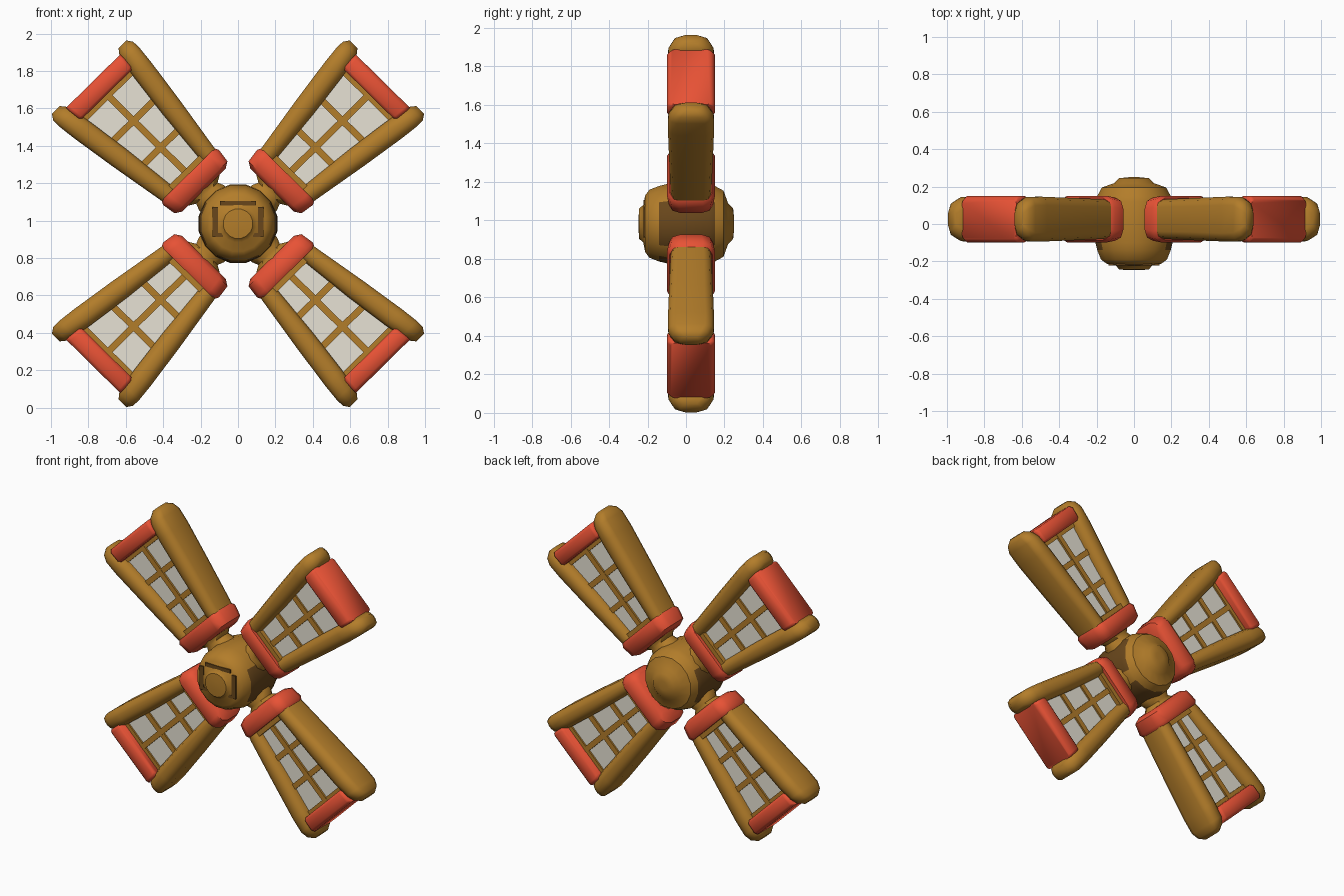
import bpy, bmesh, math
from mathutils import Matrix, Vector

if "Cube" in bpy.data.objects:
    bpy.data.objects.remove(bpy.data.objects["Cube"])


def mat(name, rgb):
    m = bpy.data.materials.new(name)
    m.diffuse_color = (*rgb, 1)
    m.use_nodes = True
    m.node_tree.nodes["Principled BSDF"].inputs["Base Color"].default_value = m.diffuse_color
    return m


WOOD = mat("ochre wood", (0.45, 0.205, 0.023))
DARK = mat("dark wood", (0.14, 0.062, 0.011))
RED = mat("red paint", (0.86, 0.09, 0.038))
CLOTH = mat("sail cloth", (0.90, 0.86, 0.75))
CENTRE = Vector((0, 0, 0.983))
YC = 0.026  # sails sit slightly behind the hub centre


def finish(bm, name, mats, matrix=None, angle=40):
    bmesh.ops.recalc_face_normals(bm, faces=bm.faces)
    if matrix:
        bmesh.ops.transform(bm, matrix=matrix, verts=bm.verts)
    me = bpy.data.meshes.new(name)
    for m in mats:
        me.materials.append(m)
    for f in bm.faces:
        f.smooth = True
    bm.to_mesh(me)
    bm.free()
    me.set_sharp_from_angle(angle=math.radians(angle))
    ob = bpy.data.objects.new(name, me)
    bpy.context.collection.objects.link(ob)
    return ob


def skin(bm, rings):
    rows = [[bm.verts.new(p) for p in r] for r in rings]
    n = len(rows[0])
    for a, b in zip(rows, rows[1:]):
        for i in range(n):
            j = (i + 1) % n
            bm.faces.new((a[i], a[j], b[j], b[i]))
    bm.faces.new(rows[0])
    bm.faces.new(rows[-1][::-1])


def rounded_ring(u, v, hw, hy, c, side=1):
    # rectangular section with corners rounded by c
    pts = []
    for sx, sy in ((1, 1), (-1, 1), (-1, -1), (1, -1)):
        corner = [(hw, hy - c), (hw - .3 * c, hy - .3 * c), (hw - c, hy)]
        if sx * sy < 0:
            corner.reverse()
        pts += [(u, YC + sy * b, side * (v + sx * a)) for a, b in corner]
    return pts


def slab(bm, u0, u1, hy, w0, w1):
    # tapered slab, half widths w0 and w1
    skin(bm, [[(u, YC - hy, -w), (u, YC + hy, -w), (u, YC + hy, w), (u, YC - hy, w)]
              for u, w in ((u0, w0), (u1, w1))])


def half_open(u):
    return 0.125 + 0.06 * (u - 0.37) / 0.63


# hub: turned profile around the y axis (radius, y)
prof = [(.03, -.247), (.08, -.243), (.10, -.222), (.150, -.212), (.18, -.19),
        (.20, -.14), (.210, -.10), (.214, .0), (.210, .12), (.20, .15),
        (.175, .195), (.11, .218), (.08, .245), (.03, .25)]
bm = bmesh.new()
N = 16
skin(bm, [[(r * math.cos((i + .5) * math.tau / N), y,
            r * math.sin((i + .5) * math.tau / N)) for i in range(N)]
          for r, y in prof])
for f in bm.faces:
    c = f.calc_center_median()
    # dark waist between the arms
    waist = math.hypot(c.x, c.z) > .19 and abs(c.y) < .14
    f.material_index = 1 if waist and (abs(c.z) < .11 or (c.z < 0 and abs(c.x) < .11)) else 0
finish(bm, "hub", [WOOD, DARK], Matrix.Translation(CENTRE))

# dark bracket marks around the front cap
bm = bmesh.new()
for x, z, w, h in ((-.122, .01, .03, .16), (.122, .01, .03, .16), (0, .11, .19, .025),
                   (-.095, -.06, .03, .022), (.095, -.06, .03, .022)):
    bmesh.ops.create_cube(bm, size=1, matrix=Matrix.Translation((x, -.217, z))
                          @ Matrix.Diagonal((w, .009, h, 1)))
finish(bm, "front_cap_marks", [DARK], Matrix.Translation(CENTRE))

for k in range(4):
    M = (Matrix.Translation(CENTRE) @ Matrix.Diagonal((1, 1, .985, 1))
         @ Matrix.Rotation(math.radians(45 + 90 * k), 4, 'Y'))
    n = str(k + 1)

    # arm joining hub and sail, flared into the collar
    bm = bmesh.new()
    skin(bm, [[(u, .02 + r * math.cos(i * math.tau / 10), w * math.sin(i * math.tau / 10))
               for i in range(10)]
              for u, r, w in ((.12, .10, .10), (.20, .095, .10), (.235, .08, .085),
                              (.26, .085, .13), (.30, .10, .16))])
    finish(bm, "arm_" + n, [WOOD], M)

    # two side rails with rounded ends
    bm = bmesh.new()
    for s in (1, -1):
        skin(bm, [rounded_ring(u, v, hw, hy, c, s) for u, v, hw, hy, c in
                  ((.28, .14, .045, .09, .035), (.40, .155, .050, .106, .04),
                   (.70, .195, .060, .114, .045), (.95, .230, .062, .120, .045),
                   (1.05, .245, .058, .118, .045), (1.095, .250, .052, .095, .04),
                   (1.125, .252, .030, .055, .025))])
    finish(bm, "side_rails_" + n, [WOOD], M, 50)

    # red collar wrapping the root of the sail
    bm = bmesh.new()
    skin(bm, [rounded_ring(u, 0, w, hy, c) for u, w, hy, c in
              ((.258, .165, .085, .05), (.28, .200, .115, .06),
               (.355, .211, .124, .06), (.378, .200, .112, .055))])
    finish(bm, "red_collar_" + n, [RED], M, 50)

    # wooden sill beyond the collar
    bm = bmesh.new()
    slab(bm, .36, .408, .09, .14, .14)
    finish(bm, "inner_sill_" + n, [WOOD], M)

    # red tip bar
    bm = bmesh.new()
    skin(bm, [rounded_ring(u, 0, w, hy, .02) for u, w, hy in
              ((.992, .19, .112), (1.008, .20, .124), (1.075, .205, .124), (1.095, .205, .105))])
    finish(bm, "red_tip_bar_" + n, [RED], M, 50)

    # cloth panel
    bm = bmesh.new()
    slab(bm, .35, 1.02, .06, half_open(.35), half_open(1.02))
    finish(bm, "cloth_panel_" + n, [CLOTH], M)

    # lattice: one long bar and cross bars, showing on both sides
    bm = bmesh.new()
    slab(bm, .36, 1.01, .073, .018, .018)
    for u in (.585, .79, .985):
        w = half_open(u)
        slab(bm, u - .018, u + .018, .071, w, w)
    finish(bm, "lattice_" + n, [WOOD], M)
